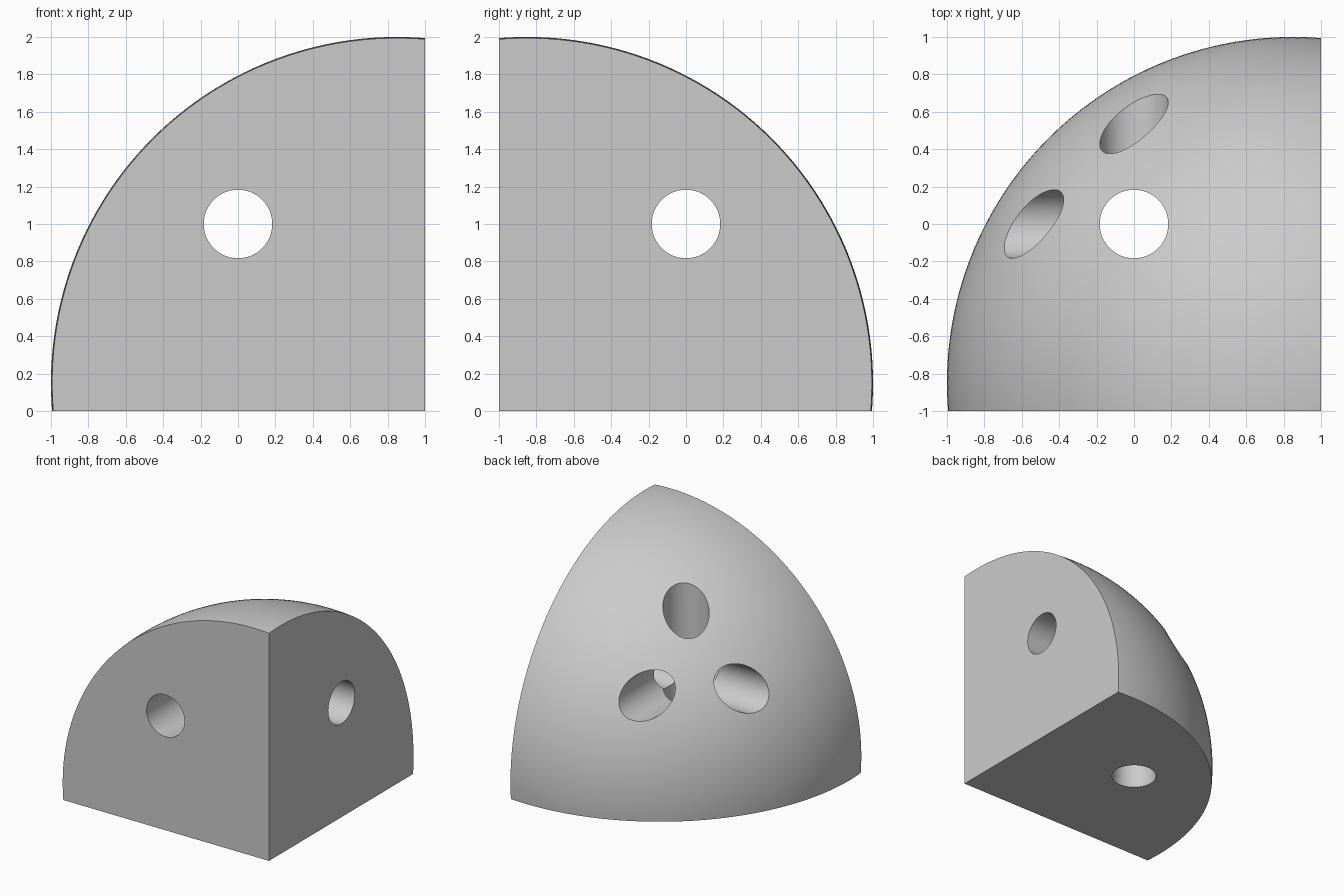
import bpy
import math

default = bpy.data.objects.get("Cube")
if default:
    bpy.data.objects.remove(default, do_unlink=True)

OFFSET = 0.15            # ball centre, measured in from the three flat faces
BALL_RADIUS = 2 - OFFSET
HOLE_RADIUS = 0.183
MIDDLE = (0, 0, 1)

grey = bpy.data.materials.new("plain_grey")
grey.use_nodes = True
colour = (0.6, 0.6, 0.6, 1)
grey.diffuse_color = colour
grey.node_tree.nodes["Principled BSDF"].inputs["Base Color"].default_value = colour


def finish(name, helper=False):
    """Name the newest object, give it the material, and hide helpers."""
    obj = bpy.context.object
    obj.name = name
    obj.data.materials.append(grey)
    if helper:
        obj.hide_render = True
    return obj


def cut(target, cutter, operation):
    """Apply one boolean and remove its cutter."""
    bpy.context.view_layer.objects.active = target
    mod = target.modifiers.new(cutter.name, "BOOLEAN")
    mod.operation = operation
    mod.solver = "EXACT"
    mod.object = cutter
    bpy.ops.object.modifier_apply(modifier=mod.name)
    bpy.data.objects.remove(cutter, do_unlink=True)


# Square block that supplies the three flat faces
bpy.ops.mesh.primitive_cube_add(size=2, location=MIDDLE)
block = finish("rounded_corner_block")
block.data.transform
block.scale = (1.05, 1.05, 1.05)
block.location = (-0.05, 0.05, 1.05)
bpy.ops.object.transform_apply(location=True, rotation=True, scale=True)

# Ball that rounds the outer side
bpy.ops.mesh.primitive_uv_sphere_add(
    segments=192, ring_count=96, radius=BALL_RADIUS,
    location=(1 - OFFSET, OFFSET - 1, OFFSET))
cut(block, finish("rounding_ball", helper=True), "INTERSECT")

# Three round holes that meet in the middle, one along each axis
quarter = math.pi / 2
for axis, turn in (("x", (0, quarter, 0)), ("y", (quarter, 0, 0)), ("z", (0, 0, 0))):
    bpy.ops.mesh.primitive_cylinder_add(
        vertices=96, radius=HOLE_RADIUS, depth=5, location=MIDDLE, rotation=turn)
    cut(block, finish("hole_" + axis, helper=True), "DIFFERENCE")

# Smooth curved surfaces, sharp rims
bpy.ops.object.select_all(action="DESELECT")
block.select_set(True)
bpy.context.view_layer.objects.active = block
bpy.ops.object.shade_smooth_by_angle(angle=math.radians(25))
